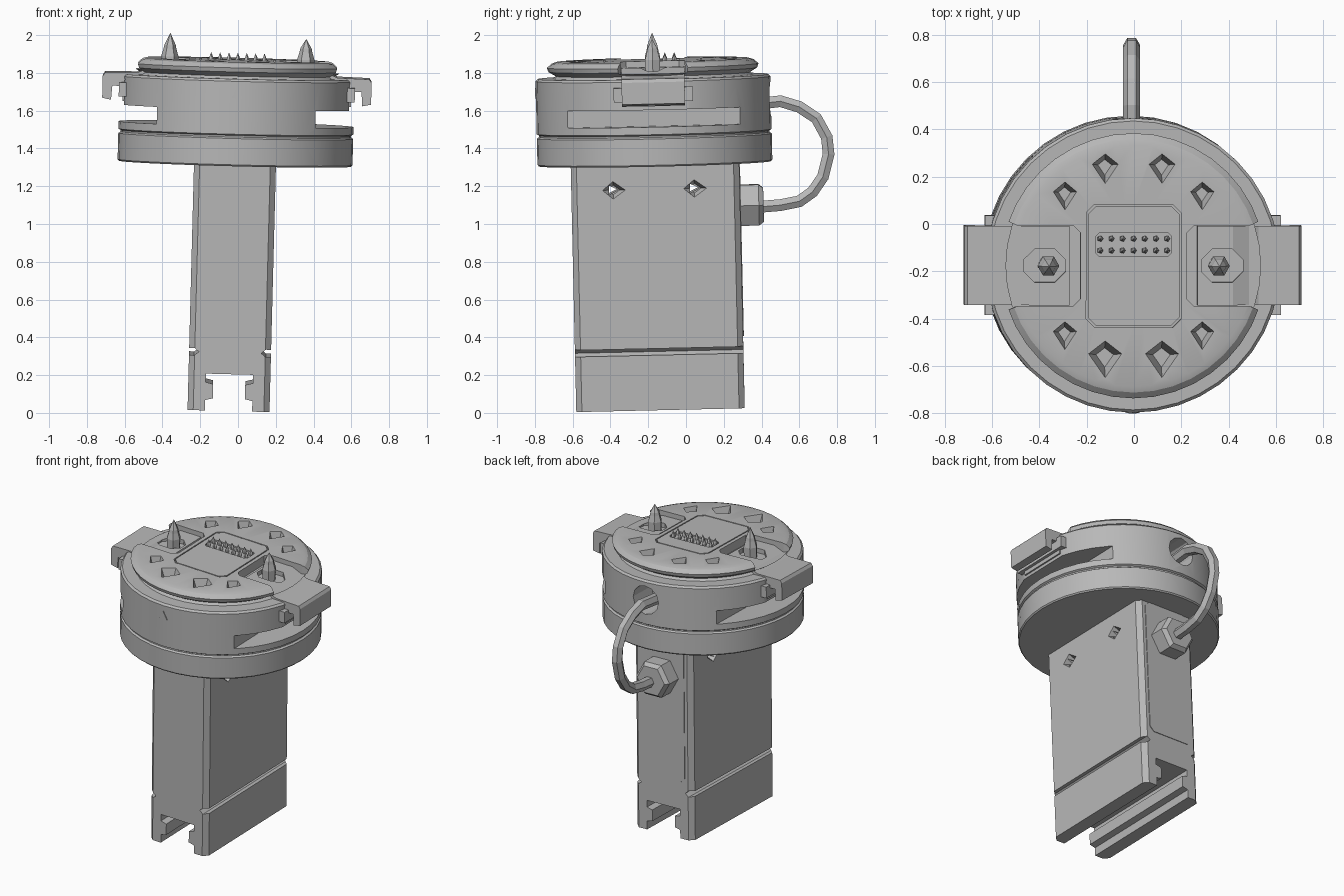
import bpy, bmesh, math
from mathutils import Matrix, Vector

cube = bpy.data.objects.get("Cube")
if cube:
    bpy.data.objects.remove(cube, do_unlink=True)

grey = bpy.data.materials.new("plain_grey")
grey.use_nodes = True
grey.diffuse_color = (0.48, 0.48, 0.48, 1)
grey.node_tree.nodes["Principled BSDF"].inputs["Base Color"].default_value = (0.48, 0.48, 0.48, 1)

# The whole device leans slightly
LEAN = (Matrix.Translation((-0.05, -0.135, 0.02))
        @ Matrix.Rotation(math.radians(1.5), 4, 'Y')
        @ Matrix.Rotation(math.radians(1.3), 4, 'X'))
parts = []


def finish(name, bm, keep=True):
    bmesh.ops.recalc_face_normals(bm, faces=bm.faces[:])
    mesh = bpy.data.meshes.new(name)
    bm.to_mesh(mesh)
    bm.free()
    mesh.materials.append(grey)
    obj = bpy.data.objects.new(name, mesh)
    bpy.context.collection.objects.link(obj)
    if keep:
        parts.append(obj)
    return obj


def prism(name, pts, axis, a, b, keep=True, taper=1.0):
    """Outline extruded along an axis; the end at a is scaled by taper."""
    bm = bmesh.new()
    mid = sum((Vector(p) for p in pts), Vector((0, 0))) / len(pts)

    def ring(t, scale):
        out = []
        for p in pts:
            u, v = mid + (Vector(p) - mid) * scale
            out.append(bm.verts.new({'x': (t, u, v), 'y': (u, t, v), 'z': (u, v, t)}[axis]))
        return out
    lo, hi = ring(a, taper), ring(b, 1.0)
    bm.faces.new(lo)
    bm.faces.new(hi)
    n = len(pts)
    for i in range(n):
        j = (i + 1) % n
        bm.faces.new((lo[i], lo[j], hi[j], hi[i]))
    return finish(name, bm, keep)


def lathe(name, profile, sides, x=0, y=0):
    """Revolve (radius, height) points that begin and end on the axis."""
    bm = bmesh.new()
    verts = [bm.verts.new((r, 0, z)) for r, z in profile]
    edges = [bm.edges.new(e) for e in zip(verts, verts[1:])]
    bmesh.ops.spin(bm, geom=verts + edges, cent=(0, 0, 0), axis=(0, 0, 1),
                   angle=math.tau, steps=sides)
    bmesh.ops.remove_doubles(bm, verts=bm.verts[:], dist=0.0005)
    bmesh.ops.translate(bm, verts=bm.verts[:], vec=(x, y, 0))
    return finish(name, bm)


def box(w, h, c=0.0, x=0.0, y=0.0):
    """Rectangle outline with half sizes w, h and corner cuts c."""
    if not c:
        return [(x - w, y - h), (x + w, y - h), (x + w, y + h), (x - w, y + h)]
    return [(x - w + c, y - h), (x + w - c, y - h), (x + w, y - h + c), (x + w, y + h - c),
            (x + w - c, y + h), (x - w + c, y + h), (x - w, y + h - c), (x - w, y - h + c)]


def ngon(n, r, x=0.0, y=0.0):
    return [(x + r * math.cos(math.tau * i / n), y + r * math.sin(math.tau * i / n))
            for i in range(n)]


def kite(x, y, w, h, s=1):
    return [(x - w, y + h * 0.3), (x, y - h), (x + w, y + h * 0.3), (x, y + h)]


def cut(obj, cutters):
    for c in cutters:
        mod = obj.modifiers.new("cut", 'BOOLEAN')
        mod.object, mod.operation, mod.solver = c, 'DIFFERENCE', 'EXACT'
    dg = bpy.context.evaluated_depsgraph_get()
    mesh = bpy.data.meshes.new_from_object(obj.evaluated_get(dg))
    obj.modifiers.clear()
    obj.data = mesh
    for c in cutters:
        bpy.data.objects.remove(c, do_unlink=True)


# Column with bevelled corners, a clamp slot below, side grooves and through holes
column = prism("column", box(0.217, 0.446, 0.03), 'z', 0, 1.32)
half = [(0.125, -0.1), (0.125, 0.055), (0.085, 0.065), (0.085, 0.14), (0.125, 0.15), (0.125, 0.195)]
# the jaws narrow the slot: the mouth is wide, the waist tight, the head wide
slot = half + [(-x, z) for x, z in reversed(half)]
tools = [prism("slot_cutter", slot, 'y', -1, 1, False)]
for s in (1, -1):
    groove = [(s * 0.26, 0.295), (s * 0.19, 0.29), (s * 0.165, 0.31), (s * 0.19, 0.33), (s * 0.26, 0.322)]
    tools.append(prism("groove_cutter", groove, 'y', -1, 1, False))
    for y in (-0.225, 0.205):
        mark = [(y - 0.06, 1.17), (y, 1.12), (y + 0.07, 1.17), (y, 1.22)]
        tools.append(prism("side_hole_cutter", mark, 'x', s * 0.17, s * 0.225, False, 0.5))
for y in (-0.225, 0.205):
    tri = [(y - 0.022, 1.145), (y + 0.028, 1.17), (y - 0.022, 1.195)]
    tools.append(prism("through_hole_cutter", tri, 'x', -0.4, 0.4, False))
cut(column, tools)
prism("rear_panel", box(0.165, 0.46, 0.03, 0, 0.84), 'y', 0.44, 0.45)

# Round head: lower ring, seam, upper ring, neck and flared cap
head = lathe("head", [(0, 1.30), (0.615, 1.30), (0.622, 1.308), (0.622, 1.447), (0.61, 1.455),
                      (0.61, 1.463), (0.622, 1.47), (0.622, 1.75), (0.61, 1.762), (0.53, 1.762),
                      (0.515, 1.775), (0.553, 1.798), (0.56, 1.82), (0.535, 1.842),
                      (0.51, 1.85), (0, 1.85)], 40)
tools = [prism("plate_cutter", box(0.2, 0.26, 0.035), 'z', 1.83, 1.95, False),
         prism("cable_hole_cutter", ngon(12, 0.095, 0, 1.63), 'y', 0.42, 0.8, False)]
for s in (1, -1):
    tools.append(prism("side_notch_cutter", box(0.2, 0.6, 0, s * 0.62), 'z', 1.51, 1.60, False))
    tools.append(prism("flat_cutter", box(0.1, 0.4, 0, s * 0.695), 'z', 1.58, 1.74, False))
    bay = [(s * 0.225, -0.14), (s * 0.255, -0.17), (s * 0.49, -0.17), (s * 0.7, -0.26),
           (s * 0.7, 0.26), (s * 0.49, 0.17), (s * 0.255, 0.17), (s * 0.225, 0.14)]
    tools.append(prism("clip_bay_cutter", bay, 'z', 1.79, 1.95, False))
    for x, y, w, h in ((0.12, 0.41, 0.058, 0.066), (0.29, 0.295, 0.052, 0.062),
                       (0.29, -0.295, 0.052, 0.062), (0.12, -0.395, 0.074, 0.082)):
        tools.append(prism("kite_cutter", kite(s * x, y, w, h), 'z', 1.77, 1.86, False, 0.5))
cut(head, tools)

# Centre plate with the pin socket
plate = prism("centre_plate", box(0.193, 0.253, 0.035), 'z', 1.82, 1.85)
cut(plate, [prism("socket_cutter", box(0.16, 0.05, 0.015, 0, 0.09), 'z', 1.84, 1.95, False)])
for row in (0.065, 0.115):
    for i in range(7):
        lathe("contact_pin", [(0, 1.83), (0.013, 1.83), (0.013, 1.855), (0, 1.885)], 5,
              (i - 3) * 0.047, row)

# Side clips with hooks, lugs and guide pins
for s in (1, -1):
    side = "left" if s > 0 else "right"
    outline = [(0.27, 1.82), (0.42, 1.82), (0.53, 1.772), (0.70, 1.768), (0.712, 1.75),
               (0.712, 1.635), (0.665, 1.625), (0.66, 1.70), (0.605, 1.70), (0.605, 1.62),
               (0.5, 1.62), (0.5, 1.74), (0.27, 1.74)]
    clip = prism(side + "_clip", [(s * x, z) for x, z in outline], 'y', -0.167, 0.167)
    cut(clip, [prism("clip_slot_cutter", box(0.088, 0.07, 0.045, s * 0.375), 'z', 1.775, 1.95, False)])
    prism(side + "_clip_lugs", box(0.035, 0.21, 0, s * 0.59), 'z', 1.645, 1.72)
    lathe(side + "_guide_pin", [(0, 1.76), (0.045, 1.76), (0.046, 1.86), (0.034, 1.90),
                                (0.03, 1.92), (0, 1.985 if s < 0 else 1.97)], 6, s * 0.36, 0)

# Small alignment marker on the front of the head
prism("front_marker", [(-0.03, 1.66), (0.03, 1.66), (0, 1.715)], 'y', -0.626, -0.617)

# Hexagonal cable gland with a chamfered face
prism("cable_gland", ngon(6, 0.125, 0, 1.07), 'y', 0.43, 0.545)
prism("cable_gland_face", ngon(6, 0.125, 0, 1.07), 'y', 0.57, 0.545, True, 0.82)

for obj in parts:
    obj.data.transform(LEAN)

# Cable loop
path = [(0.33, 1.63), (0.5, 1.65), (0.60, 1.62), (0.69, 1.56), (0.745, 1.46), (0.755, 1.37),
        (0.725, 1.25), (0.67, 1.17), (0.60, 1.12), (0.5, 1.10), (0.38, 1.09)]
curve = bpy.data.curves.new("cable", 'CURVE')
curve.dimensions = '3D'
curve.bevel_depth, curve.bevel_resolution = 0.036, 1
curve.use_fill_caps = True
spline = curve.splines.new('POLY')
spline.points.add(len(path) - 1)
for p, (y, z) in zip(spline.points, path):
    p.co = (-0.01, y, z, 1)
curve.materials.append(grey)
cable = bpy.data.objects.new("cable", curve)
bpy.context.collection.objects.link(cable)
for sp in curve.splines:
    sp.use_smooth = False

# Smooth the round head, keeping its edges crisp
bpy.ops.object.select_all(action='DESELECT')
head.select_set(True)
bpy.context.view_layer.objects.active = head
bpy.ops.object.shade_smooth_by_angle(angle=math.radians(20))
